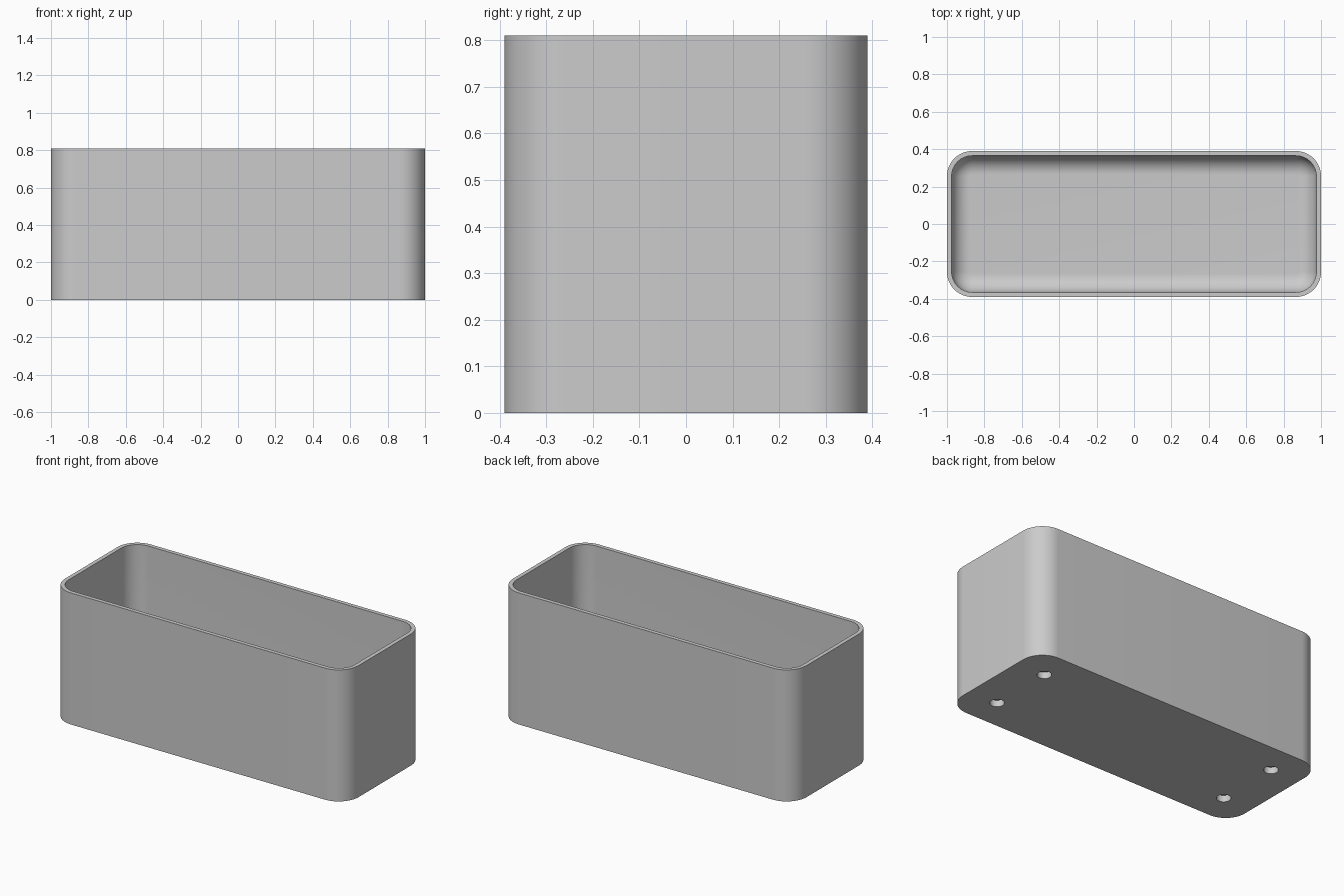
import bpy, bmesh
from math import sin, cos, pi, radians

cube = bpy.data.objects.get("Cube")
if cube:
    bpy.data.objects.remove(cube, do_unlink=True)

# Main dimensions
HALF_X, HALF_Y, HEIGHT = 1.0, 0.39, 0.81
CORNER, WALL, FLOOR, FILLET = 0.135, 0.025, 0.06, 0.1
SEGS = 16

grey = bpy.data.materials.new("plain grey")
grey.use_nodes = True
colour = (0.6, 0.6, 0.6, 1)
grey.diffuse_color = colour
grey.node_tree.nodes["Principled BSDF"].inputs["Base Color"].default_value = colour


def rounded_ring(bm, inset, z):
    """Ring of vertices around a rounded rectangle, counter-clockwise."""
    r = CORNER - inset
    verts = []
    for q, (sx, sy) in enumerate([(1, 1), (-1, 1), (-1, -1), (1, -1)]):
        for i in range(SEGS + 1):
            a = (q + i / SEGS) * pi / 2
            verts.append(bm.verts.new((sx * (HALF_X - CORNER) + r * cos(a),
                                       sy * (HALF_Y - CORNER) + r * sin(a), z)))
    return verts


# Tray shell: outer wall, rim, inner wall, then the rounded edge of the floor
profile = [(0, 0), (0, HEIGHT), (WALL, HEIGHT)]
for i in range(SEGS + 1):
    a = i / SEGS * pi / 2
    profile.append((WALL + FILLET * (1 - cos(a)), FLOOR + FILLET * (1 - sin(a))))

bm = bmesh.new()
rings = [rounded_ring(bm, inset, z) for inset, z in profile]
for low, high in zip(rings, rings[1:]):
    for i in range(len(low)):
        j = (i + 1) % len(low)
        bm.faces.new((low[i], low[j], high[j], high[i]))
bm.faces.new(rings[0][::-1])
bm.faces.new(rings[-1])
mesh = bpy.data.meshes.new("tray")
bm.to_mesh(mesh)
bm.free()
tray = bpy.data.objects.new("tray", mesh)
bpy.context.collection.objects.link(tray)
mesh.materials.append(grey)

# Four shallow round sockets in the underside
for sx in (-1, 1):
    for sy in (-1, 1):
        bpy.ops.mesh.primitive_cylinder_add(vertices=32, radius=0.04, depth=0.08,
                                            location=(sx * 0.805, sy * 0.2, 0))
        cutter = bpy.context.object
        cutter.name = "socket_cutter"
        cutter.data.materials.append(grey)
        cut = tray.modifiers.new("socket", 'BOOLEAN')
        cut.operation, cut.solver, cut.object = 'DIFFERENCE', 'EXACT', cutter
        bpy.context.view_layer.objects.active = tray
        bpy.ops.object.modifier_apply(modifier=cut.name)
        bpy.data.objects.remove(cutter, do_unlink=True)

bpy.ops.object.select_all(action='DESELECT')
tray.select_set(True)
bpy.context.view_layer.objects.active = tray
bpy.ops.object.shade_smooth_by_angle(angle=radians(30))
